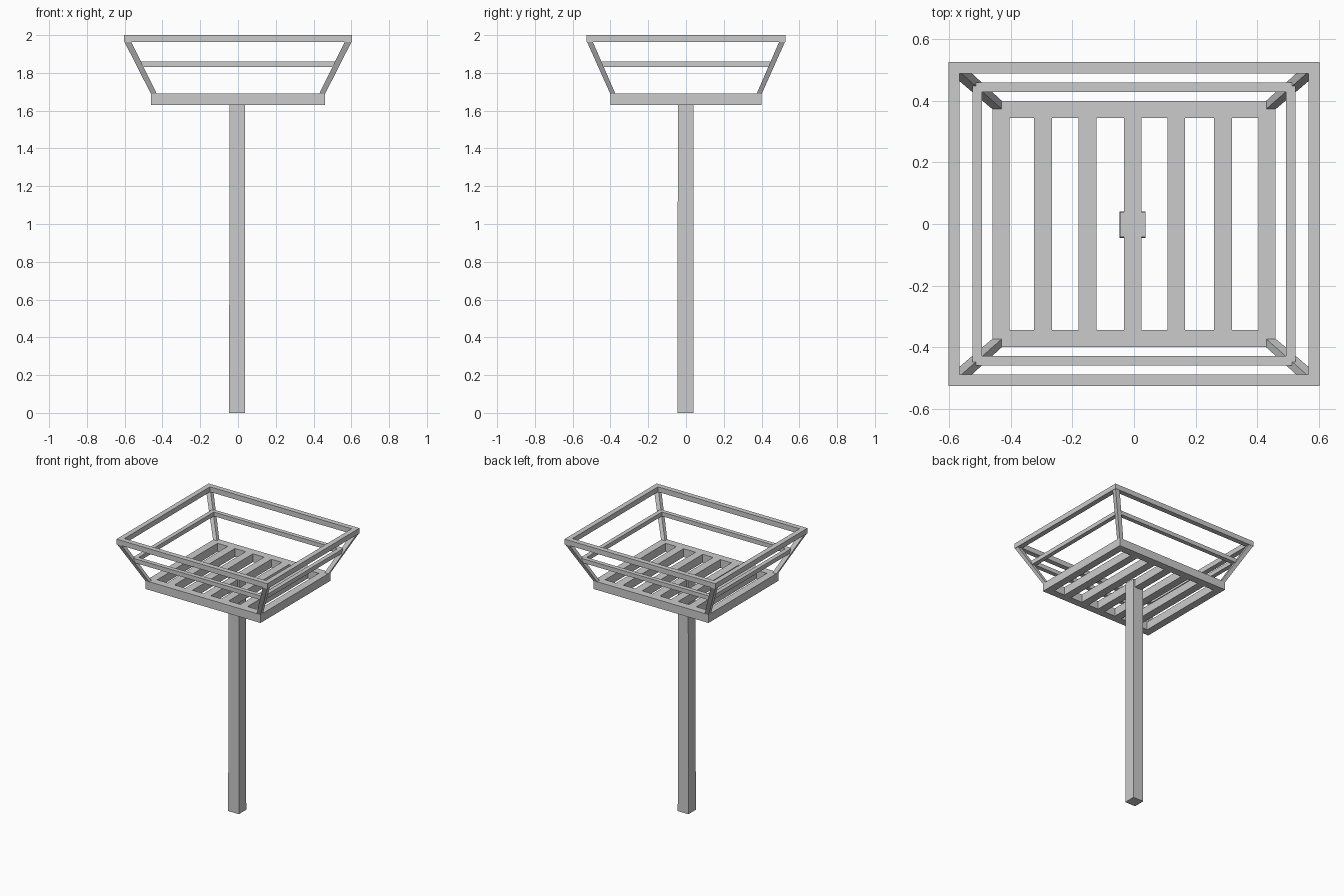
import bpy, bmesh

if "Cube" in bpy.data.objects:
    bpy.data.objects.remove(bpy.data.objects["Cube"])


def prism(name, bottom, top):
    """Four-sided bar between two rectangles (x0, x1, y0, y1, z)."""
    bm = bmesh.new()
    rings = []
    for x0, x1, y0, y1, z in (bottom, top):
        rings.append([bm.verts.new((x, y, z)) for x, y in
                      ((x0, y0), (x1, y0), (x1, y1), (x0, y1))])
    a, b = rings
    bm.faces.new(a[::-1])
    bm.faces.new(b)
    for i in range(4):
        j = (i + 1) % 4
        bm.faces.new((a[i], a[j], b[j], b[i]))
    bmesh.ops.recalc_face_normals(bm, faces=bm.faces)
    mesh = bpy.data.meshes.new(name)
    bm.to_mesh(mesh)
    bm.free()
    obj = bpy.data.objects.new(name, mesh)
    bpy.context.collection.objects.link(obj)
    return obj


def box(name, x0, x1, y0, y1, z0, z1):
    return prism(name, (x0, x1, y0, y1, z0), (x0, x1, y0, y1, z1))


def frame(name, hx, hy, w, z0, z1):
    """Rectangular frame of four bars with outer half sizes hx, hy."""
    box(name + "_front", -hx, hx, -hy, -hy + w, z0, z1)
    box(name + "_back", -hx, hx, hy - w, hy, z0, z1)
    box(name + "_left", -hx, -hx + w, -hy + w, hy - w, z0, z1)
    box(name + "_right", hx - w, hx, -hy + w, hy - w, z0, z1)


# Post, narrowing very slightly near its top
prism("post", (-0.047, 0.038, -0.045, 0.04, 0), (-0.045, 0.037, -0.043, 0.039, 1.69))

# Basket floor: outer frame and slats
frame("floor_frame", 0.46, 0.40, 0.055, 1.63, 1.69)
for i, x in enumerate((-0.295, -0.151, -0.004, 0.137, 0.289)):
    box(f"floor_slat_{i + 1}", x - 0.029, x + 0.029, -0.345, 0.345, 1.63, 1.69)

# Middle and top rails
frame("middle_rail", 0.525, 0.46, 0.031, 1.83, 1.86)
frame("top_rim", 0.603, 0.526, 0.037, 1.963, 2.0)

# Leaning corner bars
for sx in (-1, 1):
    for sy in (-1, 1):
        bar = [sorted((sx * a, sx * b)) + sorted((sy * c, sy * d)) + [z]
               for a, b, c, d, z in ((0.428, 0.459, 0.372, 0.399, 1.685),
                                     (0.566, 0.602, 0.494, 0.525, 1.966))]
        prism("corner_bar", *bar)
